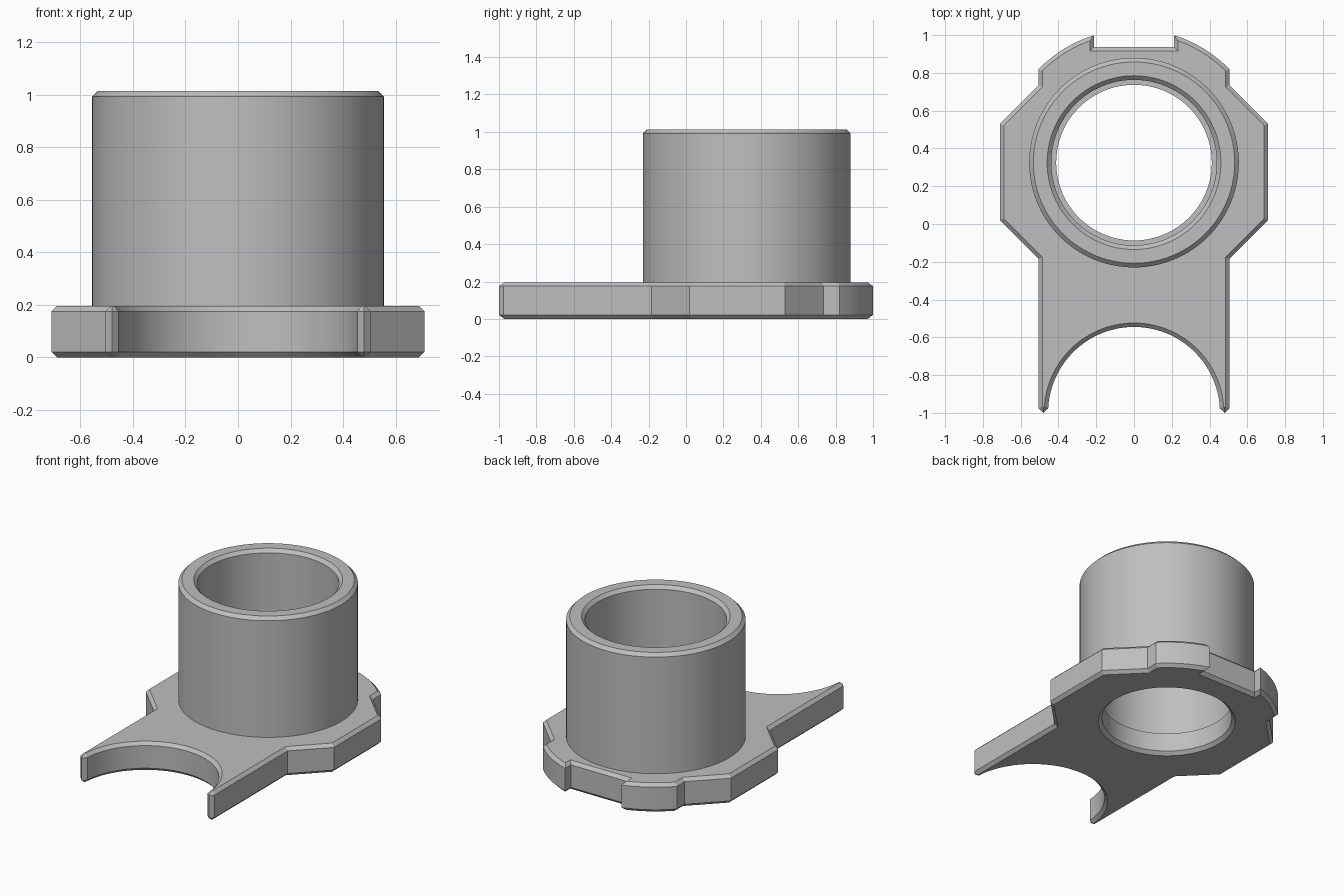
import bpy, bmesh
from math import sin, cos, radians, pi
from mathutils import Vector

cube = bpy.data.objects.get("Cube")
if cube:
    bpy.data.objects.remove(cube, do_unlink=True)

CENTRE_Y = 0.325      # tube axis
PLATE_TOP = 0.196
BEVEL = 0.021
SEGMENTS = 96

grey = bpy.data.materials.new("plain grey")
grey.use_nodes = True
colour = (0.52, 0.52, 0.52, 1)
grey.diffuse_color = colour
grey.node_tree.nodes["Principled BSDF"].inputs["Base Color"].default_value = colour


def finish(bm, name):
    bmesh.ops.recalc_face_normals(bm, faces=bm.faces)
    mesh = bpy.data.meshes.new(name)
    bm.to_mesh(mesh)
    bm.free()
    obj = bpy.data.objects.new(name, mesh)
    mesh.materials.append(grey)
    bpy.context.collection.objects.link(obj)
    bpy.ops.object.select_all(action="DESELECT")
    obj.select_set(True)
    bpy.context.view_layer.objects.active = obj
    bpy.ops.object.shade_smooth_by_angle(angle=radians(25))
    return obj


def arc(cy, r, start, end, steps):
    angles = [radians(start + (end - start) * i / steps) for i in range(steps + 1)]
    return [Vector((r * cos(a), cy + r * sin(a))) for a in angles]


def inset(points, d):
    """Mitred inward offset of a counter-clockwise outline."""
    result = []
    for i, p in enumerate(points):
        a = (p - points[i - 1]).normalized()
        b = (points[(i + 1) % len(points)] - p).normalized()
        na, nb = Vector((-a.y, a.x)), Vector((-b.y, b.x))
        result.append(p + (na + nb) * d / (1 + na.dot(nb)))
    return result


def add_loop(bm, points, z):
    return [bm.verts.new((p.x, p.y, z)) for p in points]


def bridge(bm, low, high):
    n = len(low)
    for i in range(n):
        j = (i + 1) % n
        bm.faces.new((low[i], low[j], high[j], high[i]))


def loop_edges(bm, verts):
    edges = []
    for i, v in enumerate(verts):
        edges.append(bm.edges.get((verts[i - 1], v)) or bm.edges.new((verts[i - 1], v)))
    return edges


# Base plate: half outline from the front cradle round to the back notch, mirrored
half = arc(-1, 0.455, 90, 3, 32)
half += [Vector(p) for p in ((0.48, -1), (0.505, -0.975), (0.505, -0.185),
                             (0.71, 0.02), (0.71, 0.53), (0.505, 0.735))]
half += arc(CENTRE_Y, 0.707, 44.4, 72.5, 14)
half.append(Vector((0.212, 0.937)))
outline = half + [Vector((-p.x, p.y)) for p in reversed(half[1:])]
inner = inset(outline, BEVEL)

bm = bmesh.new()
loops = [add_loop(bm, inner, 0), add_loop(bm, outline, BEVEL),
         add_loop(bm, outline, PLATE_TOP - BEVEL), add_loop(bm, inner, PLATE_TOP)]
for low, high in zip(loops, loops[1:]):
    bridge(bm, low, high)
# Flat faces with round openings that meet the tube
for rim, radius, z in ((loops[0], 0.435, 0), (loops[3], 0.555, PLATE_TOP)):
    hole = add_loop(bm, arc(CENTRE_Y, radius, 0, 360, SEGMENTS)[:-1], z)
    edges = loop_edges(bm, rim) + loop_edges(bm, hole)
    bmesh.ops.triangle_fill(bm, edges=edges, use_beauty=True, use_dissolve=False,
                            normal=(0, 0, 1))
finish(bm, "base_plate")

# Tube: stepped bore with chamfered rims, revolved around its axis
profile = [(0.435, 0), (0.412, 0.022), (0.412, 0.15), (0.438, 0.15), (0.438, 0.992),
           (0.46, 1.014), (0.533, 1.014), (0.555, 0.992), (0.555, PLATE_TOP)]
bm = bmesh.new()
rings = [add_loop(bm, arc(CENTRE_Y, r, 0, 360, SEGMENTS)[:-1], z) for r, z in profile]
for low, high in zip(rings, rings[1:]):
    bridge(bm, high, low)
finish(bm, "tube")
